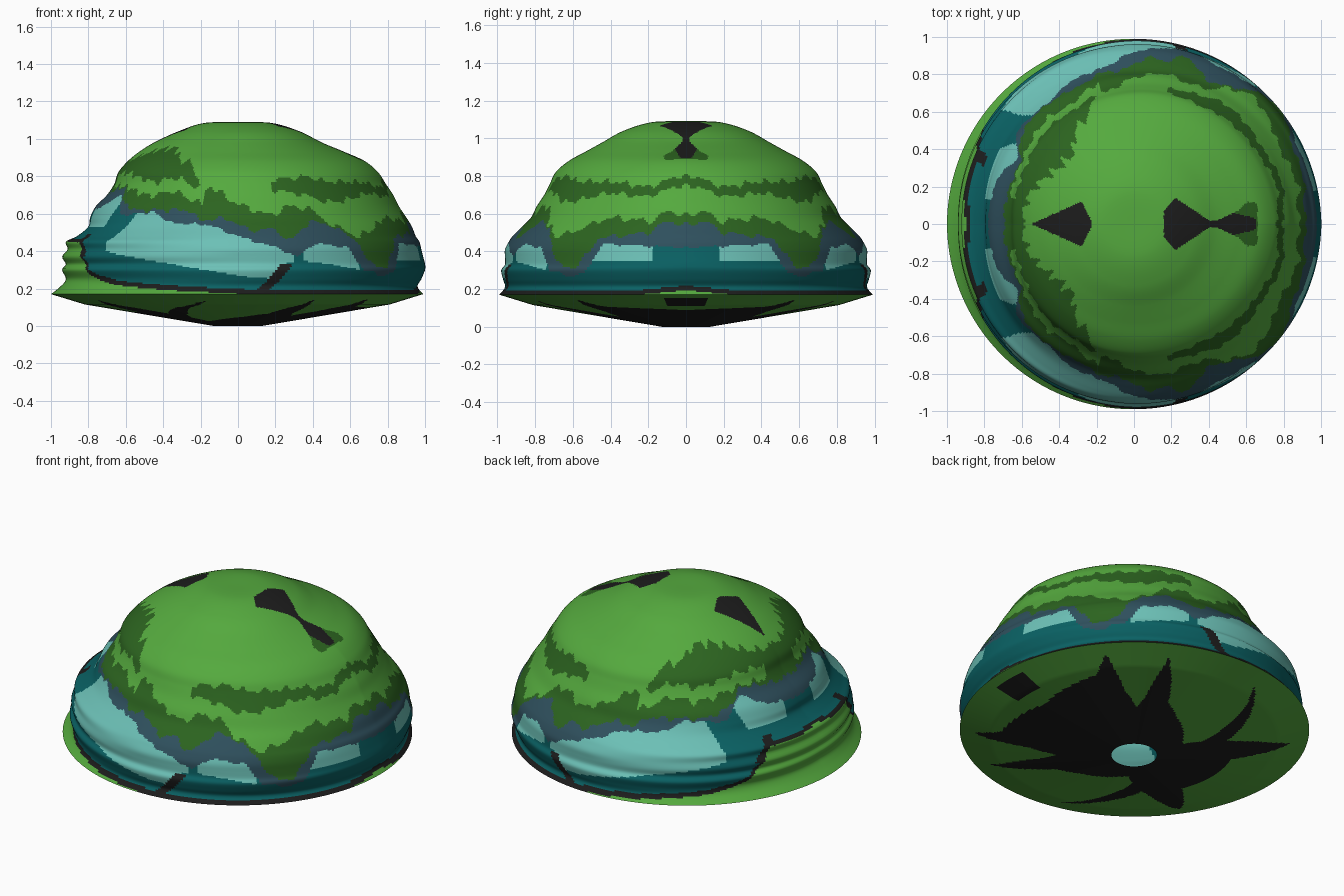
import bpy
import bmesh
import math

if "Cube" in bpy.data.objects:
    bpy.data.objects.remove(bpy.data.objects["Cube"], do_unlink=True)

PALETTE = {
    "leaf_green": (.09, .4, .048),
    "dark_green": (.025, .127, .014),
    "teal": (.003, .12, .127),
    "aqua": (.15, .53, .47),
    "slate": (.028, .08, .11),
    "black": (.012, .012, .012),
}
NAMES = list(PALETTE)


def make_material(name, rgb):
    mat = bpy.data.materials.new(name)
    mat.use_nodes = True
    colour = (*rgb, 1)
    mat.diffuse_color = colour
    bsdf = mat.node_tree.nodes["Principled BSDF"]
    bsdf.inputs["Base Color"].default_value = colour
    bsdf.inputs["Roughness"].default_value = .8
    return mat


MATERIALS = [make_material(name, rgb) for name, rgb in PALETTE.items()]


def along(points, key):
    """Height on a broken line of (position, height) points."""
    for (k0, v0), (k1, v1) in zip(points, points[1:]):
        if key <= k1:
            return v0 + (v1 - v0) * max(0, key - k0) / (k1 - k0)
    return points[-1][1]


def spline(values, t):
    """Smooth value through evenly keyed values."""
    last = len(values) - 1
    i = min(int(t), last - 1)
    f = t - i
    a, b, c, d = (values[min(max(j, 0), last)] for j in range(i - 1, i + 3))
    return b + f * (c - a) / 2 + f * f * (a - 2.5 * b + 2 * c - d / 2) + f ** 3 * (3 * (b - c) + d - a) / 2


def lathe(name, steps, profile, paint, columns=450):
    """Sweep a direction-dependent profile about z and paint its faces by a rule."""
    bm = bmesh.new()
    layers = []
    for t in steps:
        ring = []
        for i in range(columns):
            turn = math.tau * i / columns - math.pi
            r, z = profile(math.degrees(abs(turn)), t)
            ring.append(bm.verts.new((-r * math.cos(turn), r * math.sin(turn), z)))
        layers.append(ring)
    for low, high in zip(layers, layers[1:]):
        for i in range(columns):
            j = (i + 1) % columns
            # columns run clockwise seen from above
            face = bm.faces.new((low[i], high[i], high[j], low[j]))
            face.smooth = True
            c = face.calc_center_median()
            angle = math.degrees(math.atan2(abs(c.y), -c.x))
            face.material_index = NAMES.index(paint(angle, c))
    bmesh.ops.remove_doubles(bm, verts=bm.verts, dist=.00002)
    mesh = bpy.data.meshes.new(name)
    bm.to_mesh(mesh)
    bm.free()
    for mat in MATERIALS:
        mesh.materials.append(mat)
    obj = bpy.data.objects.new(name, mesh)
    bpy.context.collection.objects.link(obj)


# Dome outline in hundredths: heights, then radii at face, side and back
HEIGHTS = [17, 21, 25, 30, 33, 37, 41, 45, 48, 53, 58, 64, 70, 76, 82, 88, 93, 98, 104, 108.5, 109]
FACE = [100, 95, 92, 94, 92, 94, 91, 92, 86, 80, 79, 76, 70, 66, 64, 59, 53, 45, 32, 18, 0]
SIDE = [99, 96, 97, 98, 96, 96, 96, 94, 92, 87, 82, 79, 75, 72, 69, 62, 53, 44, 33, 18, 0]
BACK = [99, 96, 98, 100, 100, 99, 98, 97, 95, 93, 90, 86, 83, 79, 75, 68, 57, 45, 33, 18, 0]


def dome_profile(angle, t):
    face, side, back = (spline(radii, t) for radii in (FACE, SIDE, BACK))
    blend = angle / 90
    if blend < 1:
        r = face + (side - face) * blend
    else:
        r = side + (back - side) * (blend - 1)
    return max(r, 0) / 100, spline(HEIGHTS, t) / 100


# Paint edges: (angle from the face in degrees, height in hundredths)
SEAM = [(0, 47), (12, 45.5), (24, 46), (27, 38), (33, 29), (38, 26), (47, 23), (71, 20), (94, 18.2), (165, 18.2),
        (180, 20.5)]
AQUA_LOW = [(41, 40), (68, 33), (94, 26), (102, 25), (106, 34), (110, 35), (120, 33), (131, 30), (150, 35), (180, 35)]
SLATE_LOW = [(0, 60), (20, 64), (28, 70), (33, 68), (38, 59), (55, 61), (65, 55), (80, 54), (90, 48), (104, 41),
             (109, 37), (115, 44), (127, 42), (133, 30), (140, 27), (147, 28), (153, 44), (168, 43), (180, 42)]
GREEN_LOW = [(0, 70), (15, 72), (28, 74), (36, 66), (46, 62), (71, 62), (75, 57), (87, 57), (94, 51), (101, 52),
             (108, 46), (116, 56), (124, 54), (132, 45), (136, 33), (144, 31), (151, 47), (168, 50), (172, 55), (180, 55)]
GREEN_TOP = [(0, 87), (15, 89), (28, 93), (38, 95), (50, 95), (58, 89), (67, 87), (72, 80), (74, 70), (78, 75),
             (90, 65), (103, 59), (108, 64), (118, 63), (123, 56), (132, 48), (139, 50), (152, 58), (168, 56),
             (173, 61), (180, 60)]
STRIP = [(12, 78), (30, 78), (50, 73), (62, 76), (76, 68)]
BAND_TOP = [(104, 78), (120, 80), (130, 77), (150, 77), (165, 74), (180, 81)]
BAND_LOW = [(104, 73), (118, 70), (126, 66), (135, 67), (150, 71), (165, 69), (180, 76)]
CREST_FRONT = [(-55, 0), (-28, 12), (-23, 2)]
CREST_BACK = [(16, 7), (22, 14), (40, 2), (45, 2), (53, 6), (65, 3)]
CREST_SHADE = [(53, 5), (61, 12), (66, 11)]


def paint_crest(x, y):
    for mark, colour in ((CREST_FRONT, "black"), (CREST_BACK, "black"), (CREST_SHADE, "dark_green")):
        if mark[0][0] < x < mark[-1][0] and y < along(mark, x):
            return colour
    return None


def paint_dome(angle, c):
    z = c.z * 100
    wave = 1.2 * math.sin(angle * .7) + .8 * math.sin(angle * 1.3)
    crest = paint_crest(c.x * 100, abs(c.y) * 100)
    if z > 86 and crest:
        return crest
    # Seam line and its two spurs
    seam = along(SEAM, angle)
    if abs(z - seam) < (.6 if angle < 22 else 1.3):
        return "black"
    if z < seam:
        return "leaf_green"
    if z < 33 and abs(angle - 94 - 2.9 * math.sqrt(max(0, z - 18))) < 2:
        return "black"
    if 37 < z < 49 and abs(angle - 28 + (z - 38) * .5) < 2:
        return "black"
    # Teal skirt with pale patches
    if z < along(SLATE_LOW, angle) + wave * .4:
        front = 10 < angle < 33 - (62 - z) * .4 and z > 53
        flank = 41 + max(0, z - 45) * .4 < angle < 108
        rear = 111 < angle < 131 or 150 < angle < 170
        if front or ((flank or rear) and z > along(AQUA_LOW, angle)):
            return "aqua"
        return "teal"
    if z < along(GREEN_LOW, angle) + wave * .8:
        return "slate"
    # Ragged dark fringe over the light cap
    if z < along(GREEN_TOP, angle) + wave:
        if 12 < angle < 76 and abs(z - along(STRIP, angle) - wave) < 3.5:
            return "leaf_green"
        return "dark_green"
    if angle > 104 and along(BAND_LOW, angle) < z - wave * .8 < along(BAND_TOP, angle):
        return "dark_green"
    return "leaf_green"


dome_steps = []
for k in range(len(SIDE) - 1):
    length = math.hypot(SIDE[k + 1] - SIDE[k], HEIGHTS[k + 1] - HEIGHTS[k])
    count = math.ceil(length)
    dome_steps += [k + n / count for n in range(count)]
dome_steps.append(len(SIDE) - 1)
lathe("dome", dome_steps, dome_profile, paint_dome)

# Shallow underside with a round hole and a ragged black star
KEEL = [(13, 0), (82, 11.5), (100, 17)]
STAR = [(0, 58), (22, 58), (33, 90), (42, 60), (50, 42), (56, 29), (66, 31), (95, 42), (108, 52), (117, 89),
        (123, 55), (128, 44), (135, 60), (140, 91), (146, 76), (155, 73), (180, 66)]


def keel_profile(angle, t):
    rim = dome_profile(angle, 0)[0]
    return t * rim / 100, along(KEEL, t) / 100


def paint_keel(angle, c):
    r = math.hypot(c.x, c.y) * 100
    hook = 30 < r < 88 and abs(angle - 46 - (r - 45) * .77) < (88 - r) * .2
    spot = angle > 173 and 78 < r < 93
    return "black" if hook or spot or r < along(STAR, angle) else "leaf_green"


keel_steps = [13 + 1.5 * n for n in range(58)] + [100]
lathe("underside", keel_steps, keel_profile, paint_keel)
